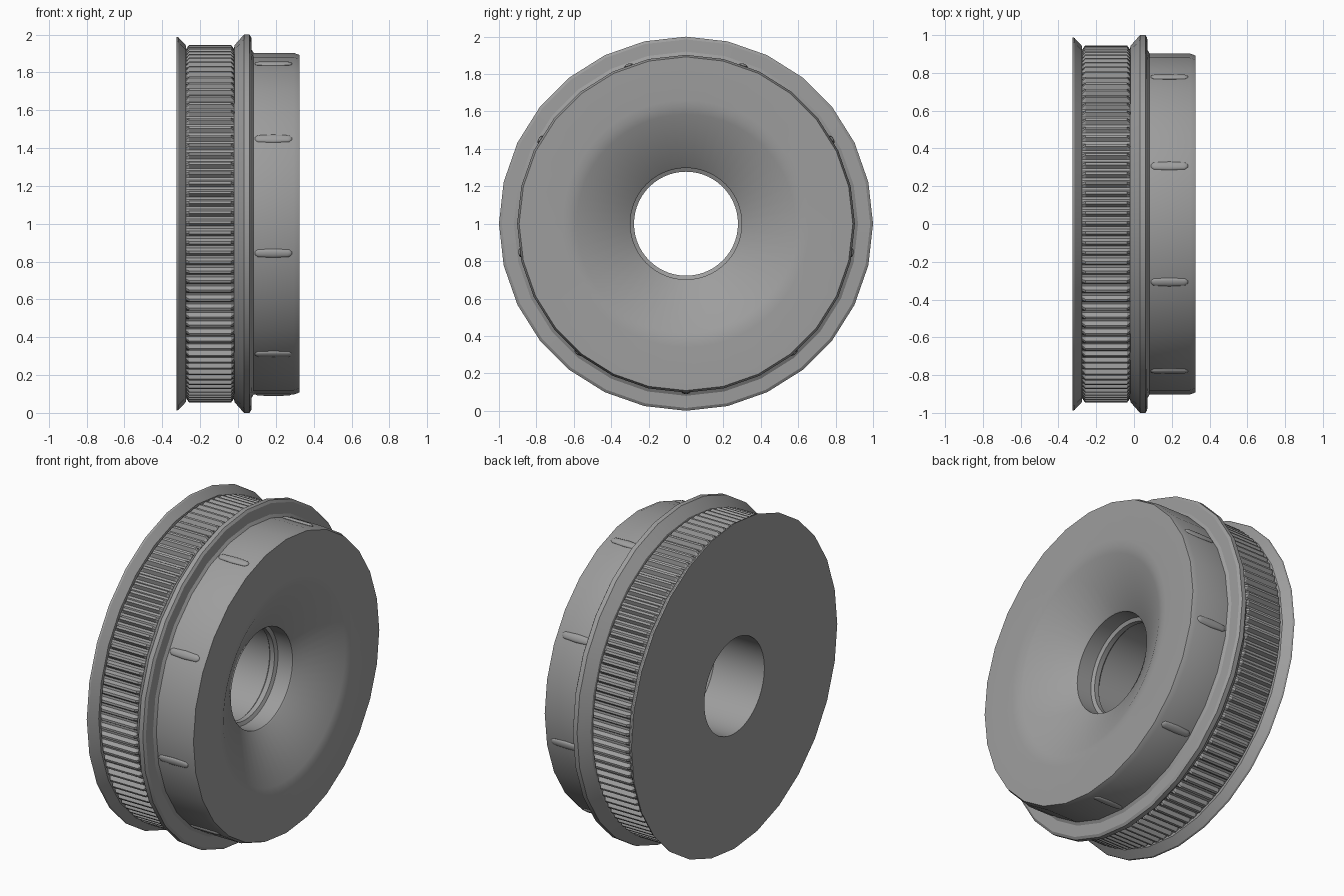
import bpy, bmesh
from math import sin, cos, pi, radians

if "Cube" in bpy.data.objects:
    bpy.data.objects.remove(bpy.data.objects["Cube"])

SIDES = 28           # coarse outer outline
TEETH = 112          # belt teeth
CZ = 1.0             # axle height

grey = bpy.data.materials.new("dark_grey")
grey.diffuse_color = (0.34, 0.34, 0.34, 1)
grey.use_nodes = True
grey.node_tree.nodes["Principled BSDF"].inputs["Base Color"].default_value = grey.diffuse_color


def finish(bm, name, angle):
    bmesh.ops.recalc_face_normals(bm, faces=bm.faces[:])
    me = bpy.data.meshes.new(name)
    bm.to_mesh(me)
    bm.free()
    me.materials.append(grey)
    ob = bpy.data.objects.new(name, me)
    bpy.context.collection.objects.link(ob)
    bpy.ops.object.select_all(action='DESELECT')
    ob.select_set(True)
    bpy.context.view_layer.objects.active = ob
    bpy.ops.object.shade_smooth_by_angle(angle=radians(angle))
    return ob


def ring(bm, x, r, n, low=None):
    # low: groove radius for every second pair of vertices (toothed ring)
    vs = []
    for i in range(n):
        a = 2 * pi * i / n
        rr = low if (low is not None and i % 4 > 1) else r
        vs.append(bm.verts.new((x, -rr * cos(a), CZ + rr * sin(a))))
    return vs


def bridge(bm, a, b):
    # joins rings whose vertex counts are multiples of each other
    n = min(len(a), len(b))
    ka, kb = len(a) // n, len(b) // n
    for i in range(n):
        ea = [a[(i * ka + j) % len(a)] for j in range(ka + 1)]
        eb = [b[(i * kb + j) % len(b)] for j in range(kb + 1)]
        bm.faces.new(ea + eb[::-1])


F, T = SIDES * 2, TEETH * 4
profile = [
    # back face and rear flange
    (-0.325, 0.288, F), (-0.325, 0.60, SIDES), (-0.325, 0.988, SIDES),
    (-0.315, 0.985, SIDES), (-0.276, 0.943, SIDES),
    # toothed belt seat
    (-0.274, 0.924, T), (-0.258, 0.946, T, 0.924),
    (-0.037, 0.946, T, 0.924), (-0.021, 0.924, T),
    # front flange
    (-0.019, 0.943, SIDES), (0.032, 1.0, SIDES), (0.060, 1.0, SIDES),
    (0.070, 0.985, SIDES), (0.072, 0.92, SIDES), (0.083, 0.903, SIDES),
    # hub drum with chamfer
    (0.295, 0.903, SIDES), (0.325, 0.892, SIDES),
    # front face and dish
    (0.325, 0.66, F), (0.322, 0.625, F), (0.311, 0.585, F),
    (0.165, 0.305, F), (0.158, 0.298, F),
    # stepped bore with inner lip
    (0.06, 0.298, F), (0.05, 0.278, F), (0.02, 0.278, F), (0.010, 0.288, F),
]
bm = bmesh.new()
rings = [ring(bm, *p) for p in profile]
for a, b in zip(rings, rings[1:] + rings[:1]):
    bridge(bm, a, b)
finish(bm, "pulley_wheel", 28)

# small raised capsule ribs around the hub drum
bm = bmesh.new()
for k in range(9):
    a = radians(70 + 40 * k)
    vs = bmesh.ops.create_uvsphere(bm, u_segments=10, v_segments=8, radius=1)['verts']
    for v in vs:
        side = 0 if abs(v.co.x) < 0.01 else (1 if v.co.x > 0 else -1)
        x, t, h = v.co.x * 0.04 + side * 0.06, v.co.y * 0.024, v.co.z * 0.011
        r = 0.899 + h
        v.co = (0.187 + x, -r * cos(a) + t * sin(a), CZ + r * sin(a) + t * cos(a))
finish(bm, "hub_ribs", 40)
